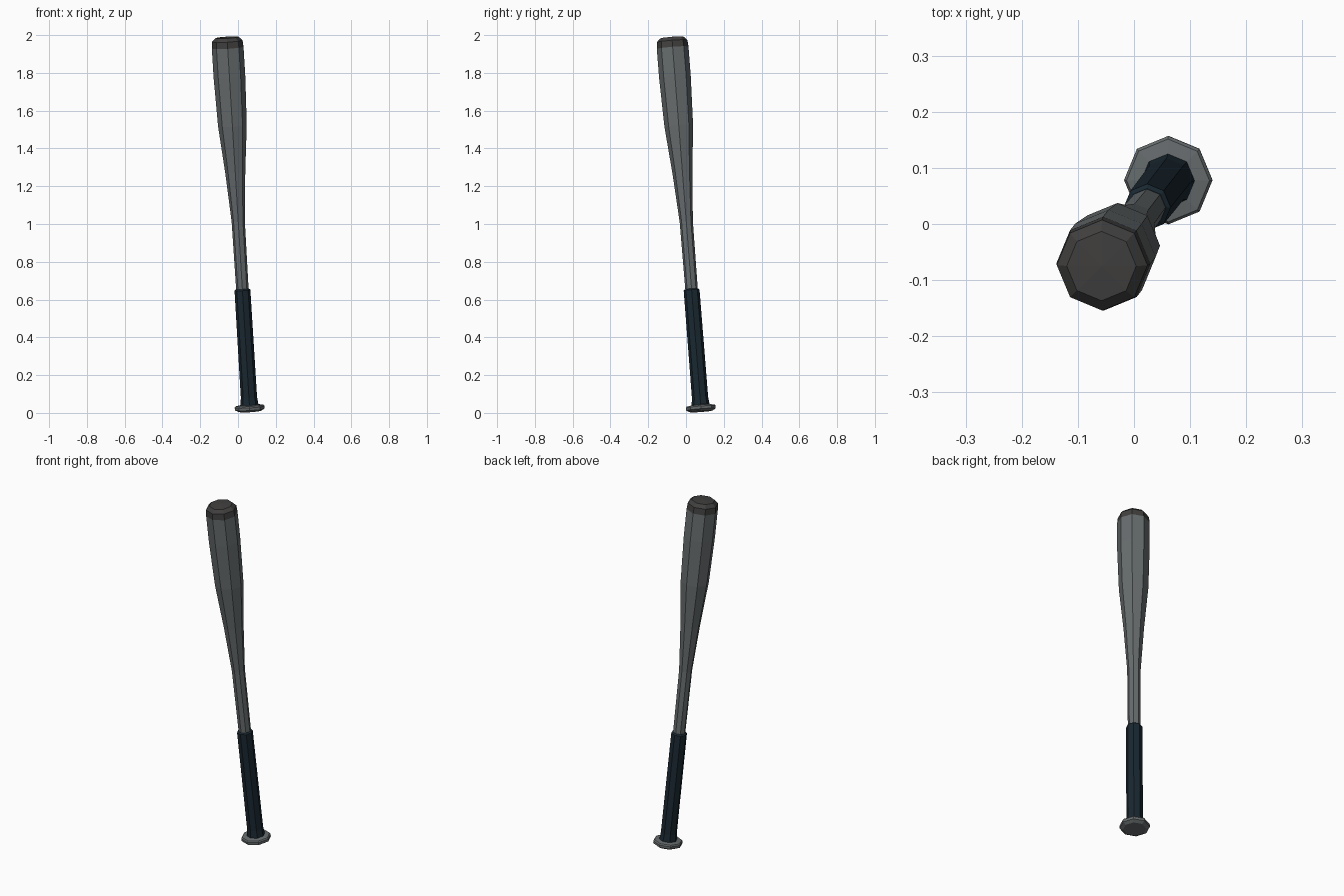
import bpy, bmesh, math
from mathutils import Vector, Matrix

if "Cube" in bpy.data.objects:
    bpy.data.objects.remove(bpy.data.objects["Cube"])

SIDES = 8
BASE = Vector((0.0625, 0.080, 0.008))
AXIS = Vector((-0.1205, -0.155, 1.98))
TILT = Vector((0, 0, 1)).rotation_difference(AXIS.normalized()).to_matrix().to_4x4()
PLACE = Matrix.Translation(BASE) @ TILT


def material(name, rgb):
    m = bpy.data.materials.new(name)
    m.diffuse_color = (*rgb, 1)
    m.use_nodes = True
    m.node_tree.nodes["Principled BSDF"].inputs["Base Color"].default_value = m.diffuse_color
    return m


def lathe(name, profile, mat):
    """Eight-sided turned part along the tilted bat axis; profile is (radius, height)."""
    bm = bmesh.new()
    rings = []
    for r, h in profile:
        if r == 0:
            rings.append([bm.verts.new((0, 0, h))] * SIDES)
        else:
            rings.append([bm.verts.new((r * math.cos(2 * math.pi * i / SIDES),
                                        r * math.sin(2 * math.pi * i / SIDES), h))
                          for i in range(SIDES)])
    for a, b in zip(rings, rings[1:]):
        for i in range(SIDES):
            j = (i + 1) % SIDES
            bm.faces.new(list(dict.fromkeys((a[i], a[j], b[j], b[i]))))
    bmesh.ops.recalc_face_normals(bm, faces=bm.faces)
    bm.transform(PLACE)
    me = bpy.data.meshes.new(name)
    bm.to_mesh(me)
    bm.free()
    me.materials.append(mat)
    ob = bpy.data.objects.new(name, me)
    bpy.context.collection.objects.link(ob)
    return ob


metal = material("grey metal", (0.135, 0.15, 0.155))
rubber = material("dark blue grip", (0.010, 0.021, 0.030))
dark = material("dark grey cap", (0.052, 0.050, 0.049))

# Knob at the handle end
lathe("knob", [(0, 0), (0.060, 0.0), (0.078, 0.010), (0.079, 0.024),
               (0.074, 0.031), (0.040, 0.036), (0, 0.036)], metal)
# Wrapped grip, flared slightly at the knob
lathe("grip", [(0, 0.033), (0.048, 0.033), (0.043, 0.075), (0.042, 0.645),
               (0.034, 0.652), (0, 0.652)], rubber)
# Handle and barrel
lathe("barrel", [(0, 0.64), (0.033, 0.64), (0.035, 1.01), (0.053, 1.27), (0.076, 1.52),
                 (0.084, 1.78), (0.084, 1.935), (0, 1.935)], metal)
# End cap
lathe("end_cap", [(0, 1.93), (0.084, 1.935), (0.081, 1.970), (0.062, 1.989),
                  (0, 1.993)], dark)
